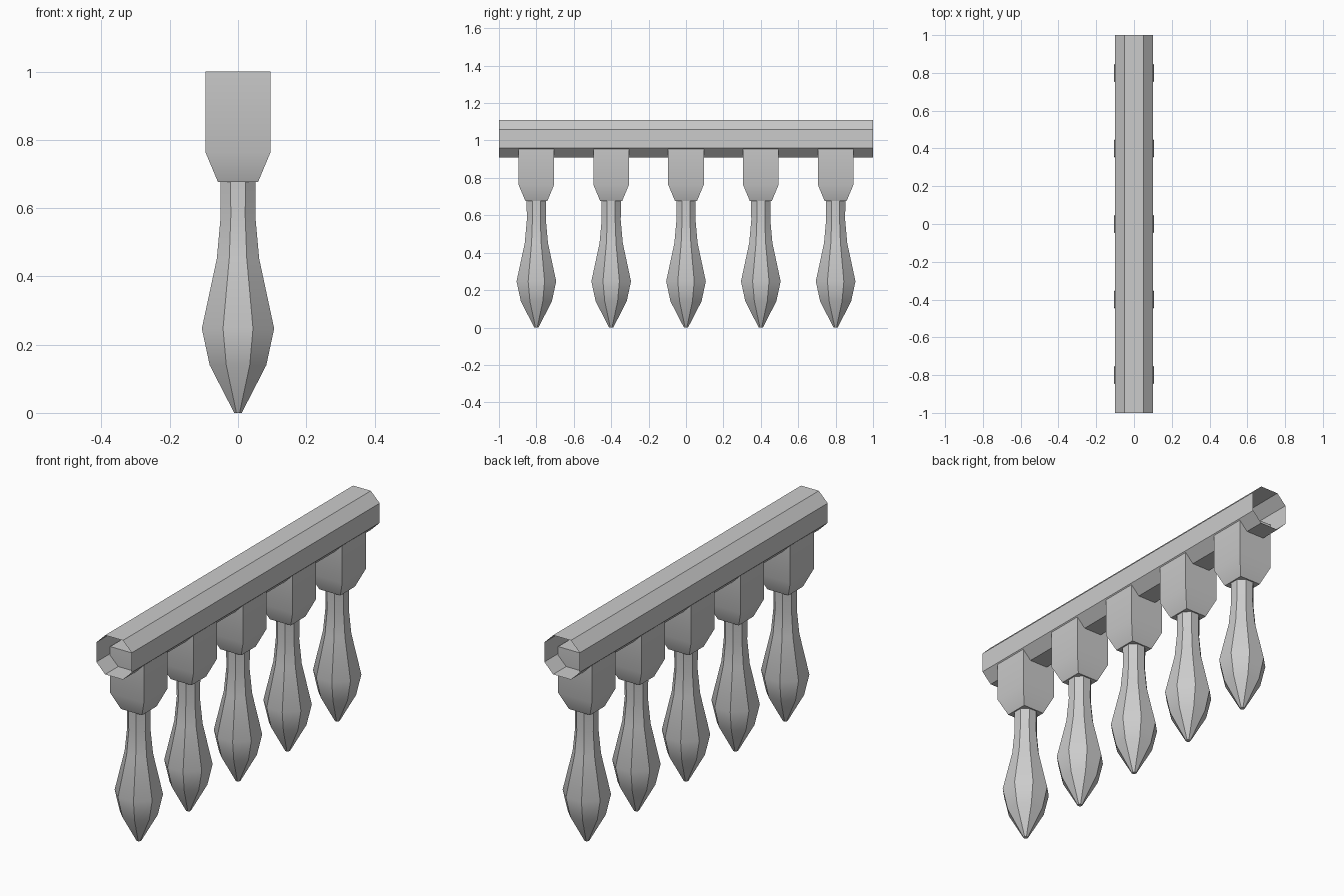
import bpy, bmesh, math

if "Cube" in bpy.data.objects:
    bpy.data.objects.remove(bpy.data.objects["Cube"])


def skin(bm, rings, cap_first=True, cap_last=True):
    """Join equal-sized rings of points into a tube, with optional end caps."""
    vs = [[bm.verts.new(p) for p in ring] for ring in rings]
    n = len(vs[0])
    for a, b in zip(vs, vs[1:]):
        for i in range(n):
            j = (i + 1) % n
            bm.faces.new((a[i], a[j], b[j], b[i]))
    if cap_first:
        bm.faces.new(vs[0][::-1])
    if cap_last:
        bm.faces.new(vs[-1])


def finish(name, bm):
    bmesh.ops.recalc_face_normals(bm, faces=bm.faces)
    me = bpy.data.meshes.new(name)
    bm.to_mesh(me)
    bm.free()
    ob = bpy.data.objects.new(name, me)
    bpy.context.collection.objects.link(ob)
    bpy.ops.object.select_all(action='DESELECT')
    ob.select_set(True)
    bpy.context.view_layer.objects.active = ob
    bpy.ops.object.shade_smooth_by_angle(angle=math.radians(30))
    return ob


def lathe(name, profile, sides, y):
    """Polygonal turning; profile holds (half width across flats, z)."""
    bm = bmesh.new()
    k = 1 / math.cos(math.pi / sides)
    angles = [(i + 0.5) * 2 * math.pi / sides for i in range(sides)]
    skin(bm, [[(r * k * math.cos(a), y + r * k * math.sin(a), z) for a in angles]
              for r, z in profile])
    return finish(name, bm)


# Turned drops (octagonal) and the square blocks that hold them
DROP = [(0.011, 0), (0.083, 0.14), (0.106, 0.247), (0.062, 0.452),
        (0.051, 0.574), (0.052, 0.68)]
BLOCK = [(0.059, 0.677), (0.095, 0.763), (0.095, 1.0)]
for i in range(5):
    y = -0.8 + 0.4 * i
    lathe(f"drop_{i + 1}", DROP, 8, y)
    lathe(f"block_{i + 1}", BLOCK, 4, y)

# Hollow open-ended rail with chamfered corners
section = [(0.1, -0.05), (0.1, 0.05), (0.05, 0.1), (-0.05, 0.1),
           (-0.1, 0.05), (-0.1, -0.05), (-0.05, -0.1), (0.05, -0.1)]
bm = bmesh.new()
skin(bm, [[(x, y, 1.01 + z) for x, z in section] for y in (1, -1)], False, False)
# an open tube has no inside, so make sure its faces point outward
bm.normal_update()
if any(f.normal.dot((f.calc_center_median().x, 0, f.calc_center_median().z - 1.01)) < 0
       for f in bm.faces):
    bmesh.ops.reverse_faces(bm, faces=bm.faces)
finish("rail", bm)
